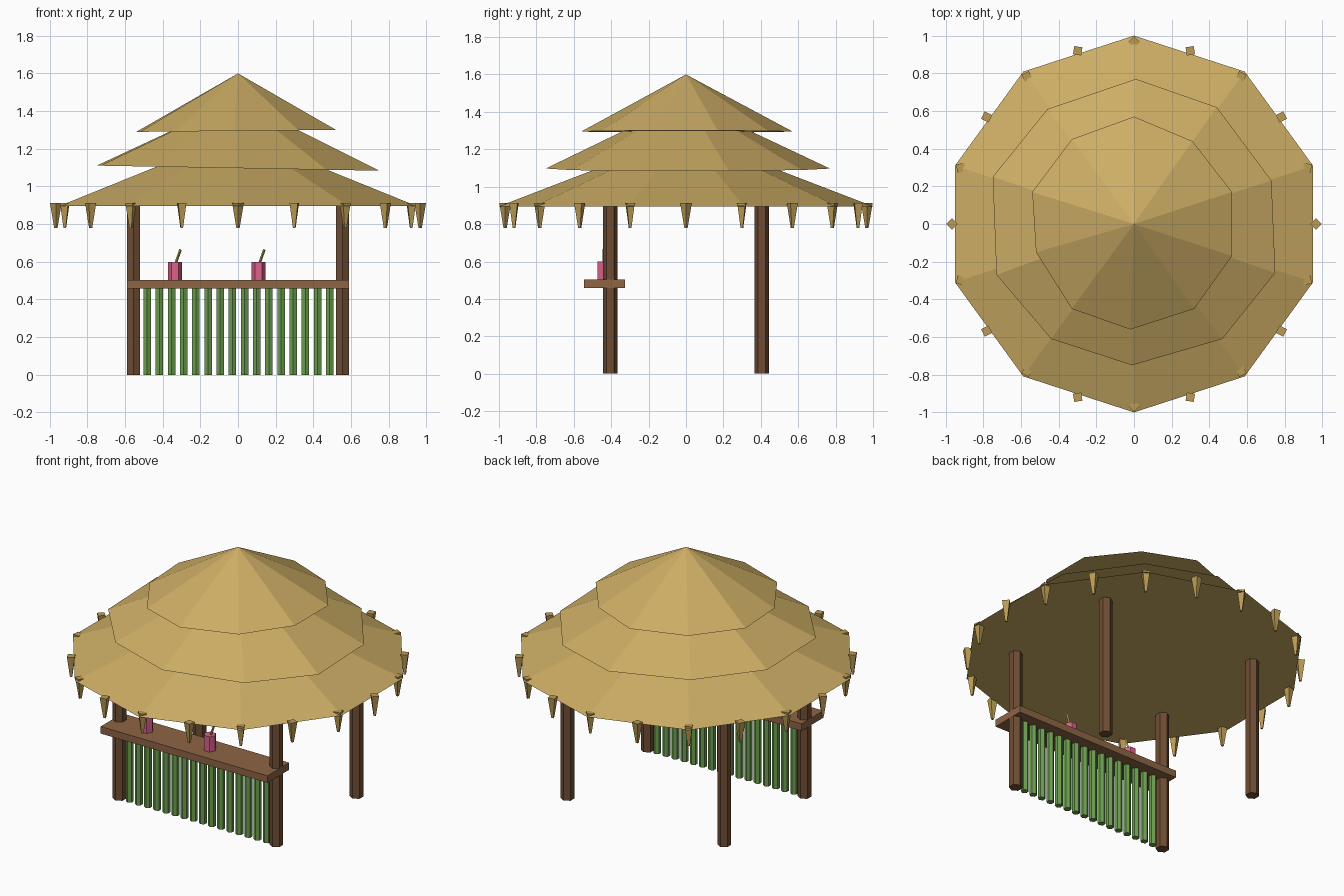
import bpy
from math import radians, cos, sin, pi
from mathutils import Vector

if "Cube" in bpy.data.objects:
    bpy.data.objects.remove(bpy.data.objects["Cube"])


def material(name, r, g, b):
    m = bpy.data.materials.new(name)
    m.diffuse_color = (r, g, b, 1)
    m.use_nodes = True
    m.node_tree.nodes["Principled BSDF"].inputs["Base Color"].default_value = m.diffuse_color
    return m


thatch = material("thatch", 0.61, 0.42, 0.13)
fringe = material("fringe_straw", 0.50, 0.33, 0.09)
wood = material("post_wood", 0.16, 0.075, 0.035)
plank = material("plank_wood", 0.27, 0.13, 0.06)
bamboo = material("bamboo", 0.15, 0.34, 0.08)
pink = material("pink_cup", 0.72, 0.12, 0.26)
straw = material("drink_straw", 0.45, 0.35, 0.08)


def tapered(name, start, end, r1, r2, sides, mat, turn=0.0):
    """Flat-sided cylinder or cone running from start to end."""
    a, b = Vector(start), Vector(end)
    bpy.ops.mesh.primitive_cone_add(vertices=sides, radius1=r1, radius2=r2,
                                    depth=(b - a).length, location=(a + b) / 2)
    ob = bpy.context.object
    d = b - a
    if abs(d.x) + abs(d.y) > 1e-6:
        ob.rotation_euler = d.to_track_quat('Z', 'Y').to_euler()
    else:
        ob.rotation_euler.z = turn
    ob.name = name
    ob.data.materials.append(mat)
    return ob


def roof_tier(name, rim, apex):
    """Closed thatch cone over an uneven ten-sided rim."""
    n = len(rim)
    faces = [(i, (i + 1) % n, n) for i in range(n)] + [tuple(reversed(range(n)))]
    me = bpy.data.meshes.new(name)
    me.from_pydata(list(rim) + [apex], [], faces)
    me.materials.append(thatch)
    ob = bpy.data.objects.new(name, me)
    bpy.context.collection.objects.link(ob)
    return ob


# Roof: three stacked thatch tiers, the upper two slightly ragged
angles = [radians(90 + 36 * i) for i in range(10)]
roof_tier("roof_lower", [(cos(a), sin(a), 0.895) for a in angles], (0, 0, 1.28))

middle = [(0.01, 0.77), (-0.46, 0.61), (-0.75, 0.25), (-0.73, -0.27), (-0.44, -0.61),
          (-0.01, -0.75), (0.47, -0.61), (0.75, -0.26), (0.73, 0.23), (0.44, 0.62)]
roof_tier("roof_middle", [(x, y, 1.097 - 0.018 * x) for x, y in middle], (0, 0, 1.46))

upper = [(0, 0.57), (-0.33, 0.45), (-0.54, 0.17), (-0.52, -0.15), (-0.33, -0.45),
         (-0.02, -0.56), (0.32, -0.45), (0.52, -0.17), (0.52, 0.17), (0.31, 0.44)]
roof_tier("roof_upper", [(x, y, 1.295 + 0.01 * x) for x, y in upper], (0, 0, 1.6))

# Fringe spikes hanging around the eaves
for i in range(20):
    a = i * pi / 10
    x, y = 0.967 * cos(a), 0.967 * sin(a)
    tapered(f"fringe_{i + 1}", (x, y, 0.78), (x, y, 0.912), 0.009, 0.031, 4, fringe, 2 * a)

# Corner posts
for sx, side in ((-1, "left"), (1, "right")):
    for sy, end in ((-1, "front"), (1, "back")):
        x, y = 0.555 * sx, 0.405 * sy
        tapered(f"{end}_{side}_post", (x, y, 0), (x, y, 0.93), 0.04, 0.04, 6, wood)

# Counter top
bpy.ops.mesh.primitive_cube_add(size=1, location=(0, -0.435, 0.48))
counter = bpy.context.object
counter.name = "counter_top"
counter.scale = (1.18, 0.22, 0.045)
counter.data.materials.append(plank)

# Bamboo front
for i in range(16):
    x = -0.482 + i * 0.0646
    tapered(f"bamboo_{i + 1}", (x, -0.405, 0), (x, -0.405, 0.465), 0.023, 0.023, 6, bamboo)

# Two drinks with leaning straws
for i, x in enumerate((-0.335, 0.11)):
    tapered(f"cup_{i + 1}", (x, -0.44, 0.5), (x, -0.44, 0.6), 0.037, 0.037, 6, pink, radians(30))
    tapered(f"straw_{i + 1}", (x, -0.44, 0.58), (x + 0.03, -0.44, 0.665), 0.007, 0.007, 4, straw)
